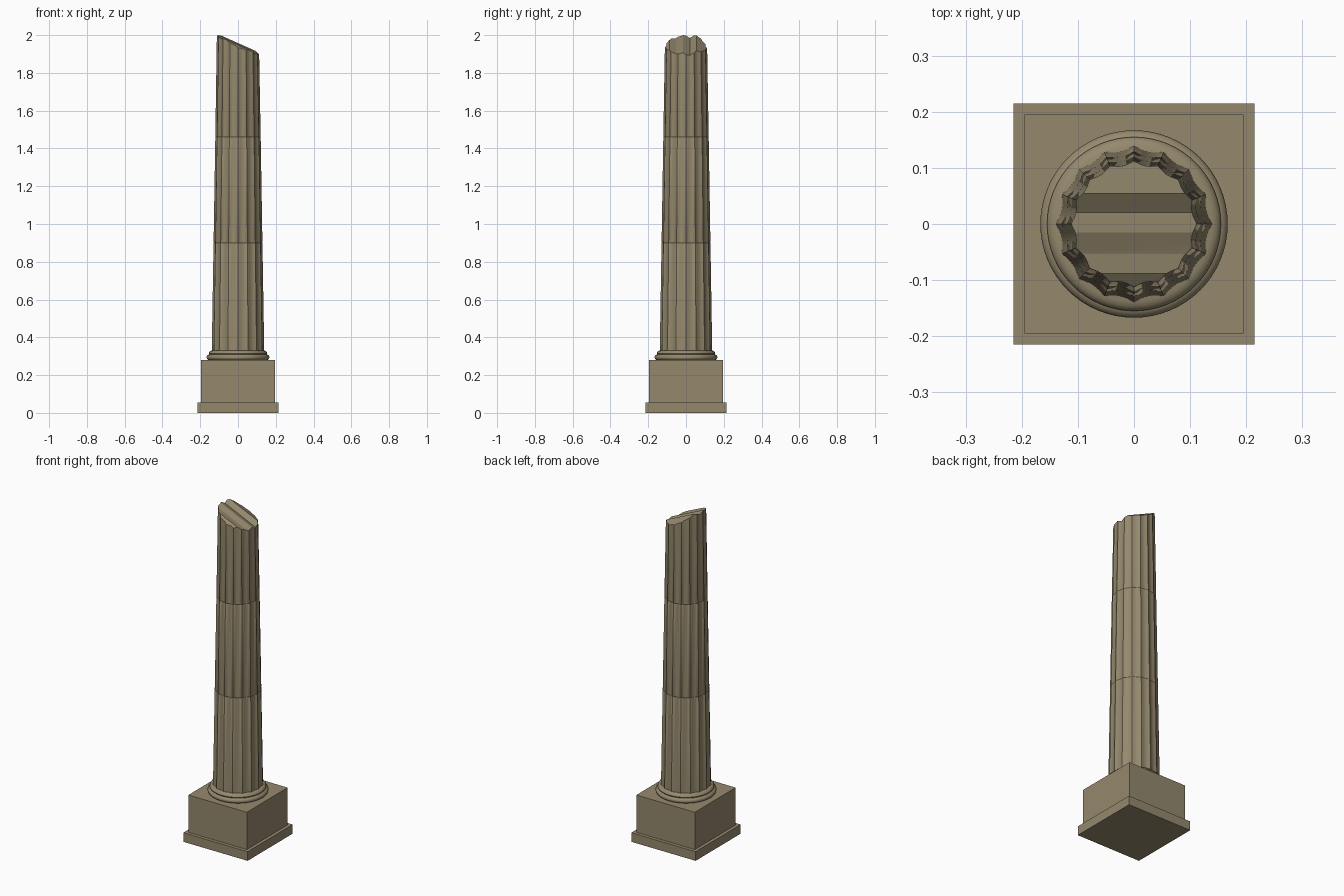
import bpy, bmesh, math
from mathutils import Vector

if "Cube" in bpy.data.objects:
    bpy.data.objects.remove(bpy.data.objects["Cube"])

stone = bpy.data.materials.new("weathered_stone")
stone.diffuse_color = (0.30, 0.25, 0.155, 1)
stone.use_nodes = True
stone.node_tree.nodes["Principled BSDF"].inputs["Base Color"].default_value = stone.diffuse_color


def finish(bm, name, smooth=None):
    bmesh.ops.recalc_face_normals(bm, faces=bm.faces[:])
    me = bpy.data.meshes.new(name)
    bm.to_mesh(me)
    bm.free()
    ob = bpy.data.objects.new(name, me)
    bpy.context.collection.objects.link(ob)
    me.materials.append(stone)
    if smooth:
        bpy.ops.object.select_all(action='DESELECT')
        ob.select_set(True)
        bpy.context.view_layer.objects.active = ob
        bpy.ops.object.shade_smooth_by_angle(angle=math.radians(smooth))
    return ob


def block(name, width, z0, z1):
    bm = bmesh.new()
    bmesh.ops.create_cube(bm, size=1)
    for v in bm.verts:
        v.co = (v.co.x * width, v.co.y * width, z0 + (v.co.z + 0.5) * (z1 - z0))
    return finish(bm, name)


def loft(bm, rings):
    """Skin a stack of closed rings and cap both ends; returns the top cap."""
    rows = [[bm.verts.new(p) for p in ring] for ring in rings]
    n = len(rows[0])
    for a, b in zip(rows, rows[1:]):
        for i in range(n):
            j = (i + 1) % n
            bm.faces.new((a[i], a[j], b[j], b[i]))
    bm.faces.new(rows[0][::-1])
    return bm.faces.new(rows[-1])


# square pedestal
block("plinth_foot", 0.43, 0, 0.055)
block("plinth_block", 0.39, 0.055, 0.28)

# round base moulding
profile = [(0.156, 0.28), (0.164, 0.285), (0.167, 0.294), (0.164, 0.303),
           (0.156, 0.308), (0.152, 0.309), (0.155, 0.315), (0.153, 0.322),
           (0.147, 0.327), (0.138, 0.331)]
bm = bmesh.new()
loft(bm, [[(r * math.cos(k * math.tau / 64), r * math.sin(k * math.tau / 64), z)
           for k in range(64)] for r, z in profile])
finish(bm, "base_moulding", 40)

# fluted, tapering shaft with thin joints between its drums
FLUTES, STEPS, DEPTH = 16, 6, 0.008


def flute_ring(z, inset=0.0):
    t = (z - 0.32) / 1.63
    radius = 0.139 - 0.027 * t - inset
    pts = []
    for k in range(FLUTES * STEPS):
        a = k * math.tau / (FLUTES * STEPS)
        r = radius - DEPTH * (1 - 0.2 * t) * math.sin(math.pi * (k % STEPS) / STEPS)
        pts.append((r * math.cos(a), r * math.sin(a), z))
    return pts


levels = [(0.32, 0)]
for z in (0.9, 1.46):
    levels += [(z - 0.003, 0), (z, 0.0015), (z + 0.003, 0)]
levels.append((1.95, 0))
bm = bmesh.new()
cap = loft(bm, [flute_ring(z, i) for z, i in levels])

# broken top: slanted ridges, cut into strips across y
ridges = [(-0.12, -0.025), (-0.088, -0.005), (-0.053, -0.011), (-0.015, 0.0),
          (0.0205, -0.014), (0.0545, 0.005), (0.12, -0.028)]


def break_height(x, y):
    for (y0, h0), (y1, h1) in zip(ridges, ridges[1:]):
        if y <= y1:
            return 1.95 - 0.446 * x + h0 + (h1 - h0) * (y - y0) / (y1 - y0)


for y, _ in ridges[1:-1]:
    top = [f for f in bm.faces if all(v.co.z > 1.94 for v in f.verts)]
    geom = top + list({e for f in top for e in f.edges}) + list({v for f in top for v in f.verts})
    bmesh.ops.bisect_plane(bm, geom=geom, dist=1e-5, plane_co=Vector((0, y, 0)),
                           plane_no=Vector((0, 1, 0)))
rim = [v for v in bm.verts if v.co.z > 1.94]
for v in rim:
    v.co.z = break_height(v.co.x, v.co.y)
lift = 2.0 - max(v.co.z for v in rim)
for v in rim:
    v.co.z += lift
finish(bm, "broken_fluted_shaft", 25)
